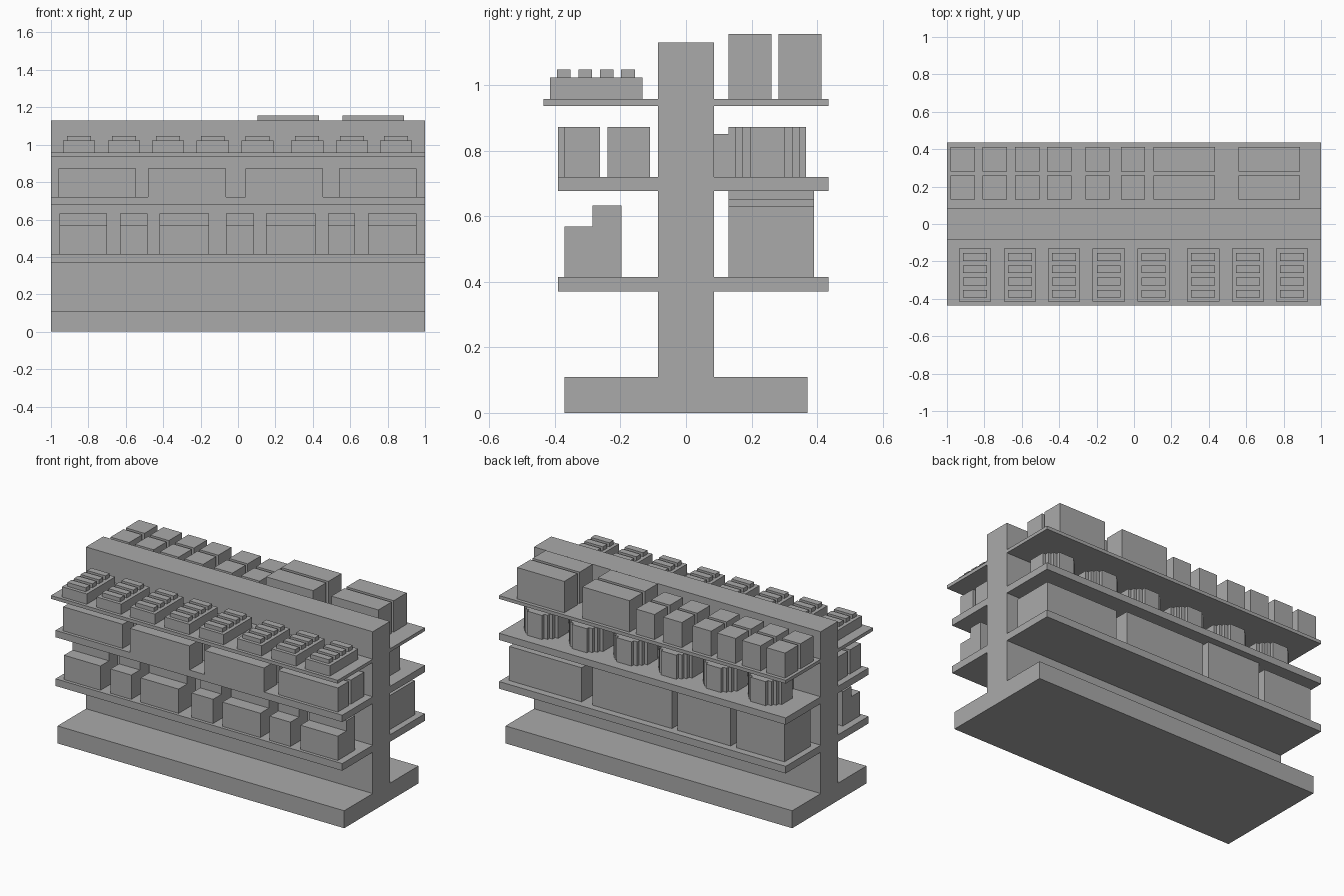
import bpy
import bmesh
from mathutils import Matrix, Vector

default = bpy.data.objects.get("Cube")
if default:
    bpy.data.objects.remove(default)

grey = bpy.data.materials.new("plain_grey")
grey.use_nodes = True
colour = (0.4, 0.4, 0.4, 1)
grey.diffuse_color = colour
grey.node_tree.nodes["Principled BSDF"].inputs["Base Color"].default_value = colour


def finish(name, bm):
    mesh = bpy.data.meshes.new(name)
    bm.to_mesh(mesh)
    bm.free()
    mesh.materials.append(grey)
    obj = bpy.data.objects.new(name, mesh)
    bpy.context.collection.objects.link(obj)
    return obj


def box(name, xs, ys, zs):
    bm = bmesh.new()
    lo, hi = Vector((xs[0], ys[0], zs[0])), Vector((xs[1], ys[1], zs[1]))
    bmesh.ops.create_cube(bm, size=1, matrix=Matrix.Translation((lo + hi) / 2)
                          @ Matrix.Diagonal((*(hi - lo), 1)))
    return finish(name, bm)


def stepped_drum(name, cx, cy, z0, z1):
    # Round outline made of square steps, mirrored into four quarters
    r = [0.118, 0.0975, 0.0775, 0.0525]
    quarter = []
    for i in range(4):
        quarter.append((r[i], r[3 - i]))
        if i < 3:
            quarter.append((r[i + 1], r[3 - i]))
    outline = []
    for _ in range(4):
        outline += quarter
        quarter = [(-y, x) for x, y in quarter]
    bm = bmesh.new()
    face = bm.faces.new([bm.verts.new((cx + x, cy + y, z0)) for x, y in outline])
    top = bmesh.ops.extrude_face_region(bm, geom=[face])["geom"]
    bmesh.ops.translate(bm, vec=(0, 0, z1 - z0),
                        verts=[v for v in top if isinstance(v, bmesh.types.BMVert)])
    bmesh.ops.recalc_face_normals(bm, faces=bm.faces)
    return finish(name, bm)


# Display frame
FULL = (-1, 1)
LOW, MID, TOP = 0.415, 0.72, 0.957
box("base", FULL, (-0.37, 0.37), (0, 0.11))
box("centre_panel", FULL, (-0.086, 0.086), (0.11, 1.13))
for name, front, z0, z1 in (("lower_shelf", -0.39, 0.37, LOW),
                            ("middle_shelf", -0.39, 0.677, MID),
                            ("upper_shelf", -0.435, 0.936, TOP)):
    box(name + "_front", FULL, (front, -0.086), (z0, z1))
    box(name + "_back", FULL, (0.086, 0.435), (z0, z1))

# Front lower shelf: stepped cartons
for xs in ((-0.955, -0.7), (-0.63, -0.485), (-0.42, -0.155), (-0.065, 0.085),
           (0.15, 0.415), (0.48, 0.625), (0.695, 0.955)):
    box("short_carton", xs, (-0.37, -0.285), (LOW, 0.568))
    box("tall_carton", xs, (-0.285, -0.197), (LOW, 0.632))

# Front middle shelf: two rows of long cartons
for x, front in ((-0.96, -0.37), (-0.48, -0.39), (0.04, -0.39), (0.54, -0.37)):
    xs = (x, x + 0.415)
    box("long_carton_front", xs, (front, -0.262), (MID, 0.872))
    box("long_carton_rear", xs, (-0.24, -0.11), (MID, 0.872))

# Front upper shelf: trays with four bars
for x in (-0.85, -0.61, -0.375, -0.135, 0.105, 0.37, 0.61, 0.845):
    box("tray", (x - 0.086, x + 0.086), (-0.415, -0.132), (TOP, 1.022))
    for i in range(4):
        y = -0.394 + i * 0.0655
        box("tray_bar", (x - 0.064, x + 0.064), (y, y + 0.042), (1.022, 1.047))

# Back lower shelf: large crates
for xs, top in (((0.455, 0.96), 0.63), ((-0.175, 0.38), 0.652),
                ((-0.585, -0.215), 0.677), ((-0.96, -0.625), 0.652)):
    box("crate", xs, (0.13, 0.39), (LOW, top))

# Back middle shelf: stepped drums with a small block behind each
for i in range(6):
    x = 0.8 - i * 0.312
    stepped_drum("drum", x, 0.248, MID, 0.872)
    box("drum_block", (x - 0.05, x + 0.05), (0.086, 0.13), (MID, 0.85))

# Back upper shelf: two rows of small and large boxes
for ys in ((0.13, 0.26), (0.282, 0.413)):
    for x in (-0.98, -0.81, -0.635, -0.465, -0.26, -0.07):
        box("small_box", (x, x + 0.13), ys, (TOP, 1.115))
    for x in (0.105, 0.56):
        box("large_box", (x, x + 0.328), ys, (TOP, 1.155))
